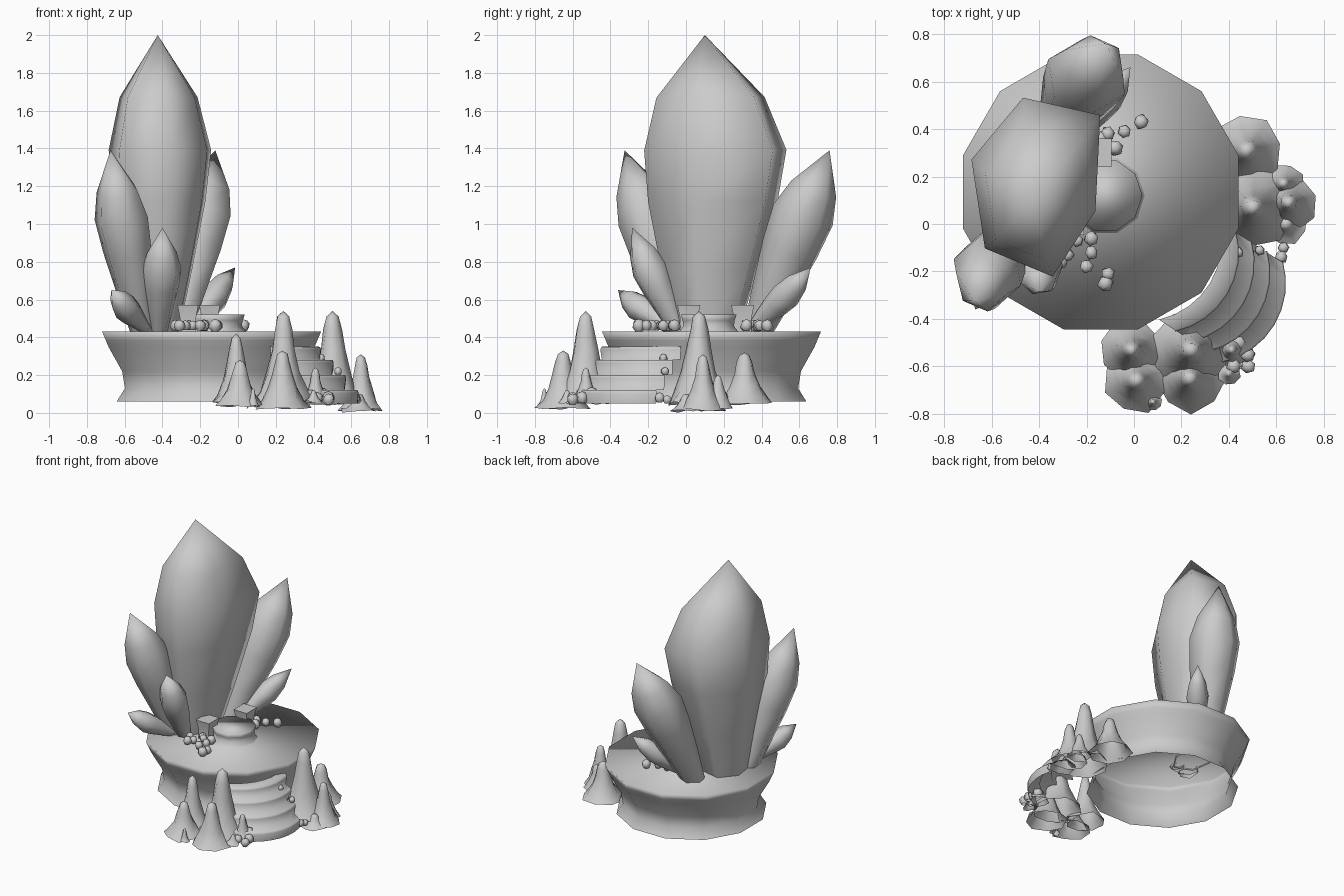
import bpy, math, random
from mathutils import Vector

if "Cube" in bpy.data.objects:
    bpy.data.objects.remove(bpy.data.objects["Cube"])

random.seed(4)

# The whole model is one plain stone grey
STONE = bpy.data.materials.new("stone_grey")
STONE.diffuse_color = (0.6, 0.6, 0.6, 1)
STONE.use_nodes = True
STONE.node_tree.nodes["Principled BSDF"].inputs["Base Color"].default_value = STONE.diffuse_color


def make(name, verts, faces, angle=50):
    me = bpy.data.meshes.new(name)
    me.from_pydata(verts, [], faces)
    me.materials.append(STONE)
    me.shade_smooth()
    me.set_sharp_from_angle(angle=math.radians(angle))
    ob = bpy.data.objects.new(name, me)
    bpy.context.collection.objects.link(ob)
    return ob


def loft(name, rings, angle=50, tip=None, lid=False):
    """Skin a stack of closed rings, ending in a tip point or a flat lid."""
    n = len(rings[0])
    verts = [v for r in rings for v in r]
    faces = [(k * n + i, k * n + (i + 1) % n, (k + 1) * n + (i + 1) % n, (k + 1) * n + i)
             for k in range(len(rings) - 1) for i in range(n)]
    last = (len(rings) - 1) * n
    if tip is not None:
        verts.append(tip)
        faces += [(last + i, last + (i + 1) % n, len(verts) - 1) for i in range(n)]
    if lid:
        faces.append(tuple(range(last, last + n)))
    return make(name, verts, faces, angle)


def circle(x, y, z, r, n, turn=0.0):
    return [Vector((x + r * math.cos(turn + math.tau * i / n),
                    y + r * math.sin(turn + math.tau * i / n), z)) for i in range(n)]


# Round hollow platform
loft("platform", [circle(-0.14, 0.135, z, r, 12, math.radians(15)) for z, r in
                  [(0.06, 0.52), (0.13, 0.475), (0.22, 0.49), (0.35, 0.565), (0.385, 0.58), (0.43, 0.60)]],
     180, lid=True)

# Round seat with two arm blocks
loft("seat", [circle(-0.12, 0.12, z, r, 10) for z, r in
              [(0.43, 0.165), (0.46, 0.14), (0.49, 0.145), (0.52, 0.155)]], 180, lid=True)
for x, y in ((-0.265, 0.015), (-0.15, 0.30)):
    loft("seat_arm", [[Vector((x + sx * w, y + sy * w * 1.1, z))
                       for sx, sy in ((-1, -1), (1, -1), (1, 1), (-1, 1))]
                      for z, w in ((0.43, 0.042), (0.5, 0.042), (0.57, 0.055))], lid=True)


# Crystals: six-sided, widest above the middle, pointed
def crystal(name, base, mid, tip, rx, ry, turn, shoulder=0.45, stretch=None):
    base, mid, tip = Vector(base), Vector(mid), Vector(tip)
    rot = Vector((0, 0, 1)).rotation_difference((tip - base).normalized())
    stretch = stretch or [random.uniform(0.95, 1.05) for _ in range(6)]
    rings = []
    for c, s in ((base, 0.44), (base.lerp(mid, 0.35), 0.68), (base.lerp(mid, 0.72), 0.91),
                 (mid, 1.0), (mid.lerp(tip, shoulder), 0.76)):
        ring = []
        for i in range(6):
            a = math.radians(turn + 60 * i)
            k = s * stretch[i]
            ring.append(c + rot @ Vector((rx * k * math.cos(a), ry * k * math.sin(a), 0)))
        rings.append(ring)
    loft(name, rings, 180, tip=tip)


crystal("main_crystal", (-0.43, 0.11, 0.42), (-0.405, 0.155, 1.39), (-0.425, 0.10, 2.0), 0.30, 0.385, 42,
        shoulder=0.46, stretch=(1.18, 1.0, 0.98, 1.0, 1.0, 0.85))
crystal("back_crystal", (-0.33, 0.37, 0.41), (-0.20, 0.62, 1.05), (-0.12, 0.76, 1.39), 0.18, 0.175, 35, 0.4)
crystal("left_crystal", (-0.50, -0.02, 0.41), (-0.615, -0.205, 1.03), (-0.675, -0.325, 1.39), 0.15, 0.16, 40, 0.4)
crystal("front_crystal", (-0.42, -0.03, 0.42), (-0.40, -0.19, 0.76), (-0.40, -0.285, 0.98), 0.105, 0.1, 10, 0.4)
crystal("low_left_crystal", (-0.49, -0.08, 0.45), (-0.60, -0.25, 0.56), (-0.67, -0.36, 0.65), 0.07, 0.075, 30)
crystal("low_back_crystal", (-0.25, 0.36, 0.45), (-0.12, 0.53, 0.62), (-0.015, 0.66, 0.77), 0.075, 0.08, 30)

# Curved stairs facing the front right corner: one continuous stepped skin
N = 9
profile = [(0, 0.05, 0.985)]
for k, top in enumerate((0.12, 0.20, 0.28, 0.35)):
    profile += [(k, top - 0.015, 1.0), (k, top, 0.98)]
    profile.append((k + 1, top + 0.002, 0.975))
verts = []
for k, z, s in profile:
    for i in range(N):
        a = math.radians(-31 + 47 * (2 * i / (N - 1) - 1))
        verts.append((0.30 - 0.066 * k + 0.34 * s * math.cos(a), -0.25 + 0.043 * k + 0.34 * s * math.sin(a), z))
faces = [(j * N + i, j * N + i + 1, j * N + N + i + 1, j * N + N + i)
         for j in range(len(profile) - 1) for i in range(N - 1)]
make("stairs", verts, faces, 180)


# Stalagmites with flared, uneven feet: x, y, height, foot radius, foot level
def stalagmite(x, y, h, r, foot):
    n, turn = 8, random.uniform(0, 1)
    rings = []
    for t, s in ((0, 1.08), (0.12, 0.84), (0.34, 0.58), (0.58, 0.41), (0.8, 0.30), (0.94, 0.2)):
        ring = circle(x, y, foot + t * (h - foot), r * s, n, turn)
        for v in ring:
            k = random.uniform(0.92, 1.08)
            v.x, v.y = x + (v.x - x) * k, y + (v.y - y) * k
            if t == 0:
                v.z += random.uniform(-0.012, 0.012)
        rings.append(ring)
    loft("stalagmite", rings, 180, tip=Vector((x, y, h)))


for args in [(0.24, -0.53, 0.54, 0.16, 0.05), (0.235, -0.65, 0.33, 0.135, 0.03),
             (-0.01, -0.53, 0.42, 0.12, 0.05), (0.01, -0.66, 0.28, 0.125, 0.04),
             (0.08, -0.75, 0.13, 0.035, 0.03), (0.41, -0.53, 0.24, 0.07, 0.06),
             (0.40, -0.63, 0.12, 0.045, 0.06), (0.50, 0.07, 0.54, 0.16, 0.05),
             (0.65, 0.09, 0.31, 0.11, 0.02), (0.475, 0.31, 0.32, 0.14, 0.05),
             (0.63, 0.17, 0.20, 0.08, 0.03), (0.64, 0.0, 0.10, 0.085, 0.013)]:
    stalagmite(*args)


# Pebbles: x, y, z, radius
def pebble(x, y, z, r):
    rings = []
    for t in (-0.85, -0.3, 0.35, 0.8):
        ring = circle(x, y, z + r * t, r * math.sqrt(1 - t * t), 6, random.uniform(0, 0.4))
        rings.append([Vector((x, y, v.z)) + (v - Vector((x, y, v.z))) * random.uniform(0.9, 1.12) for v in ring])
    loft("pebble", rings, 180, tip=Vector((x, y, z + r)))


for x, y in [(-0.33, -0.10), (-0.28, -0.13), (-0.24, -0.07), (-0.18, -0.06), (-0.18, -0.12), (-0.26, -0.05),
             (-0.20, -0.18), (-0.12, -0.25), (-0.11, -0.21), (-0.31, -0.16), (-0.12, 0.32), (-0.08, 0.32),
             (-0.11, 0.38), (-0.04, 0.39), (0.03, 0.43), (-0.14, 0.36)]:
    pebble(x, y, 0.462, random.uniform(0.026, 0.036))
for args in [(0.41, -0.13, 0.31, 0.025), (0.48, -0.12, 0.23, 0.028), (0.44, -0.12, 0.29, 0.022),
             (0.53, -0.11, 0.22, 0.022), (0.62, -0.14, 0.08, 0.028), (0.63, -0.10, 0.07, 0.024),
             (0.61, -0.17, 0.07, 0.02), (0.48, -0.55, 0.08, 0.034), (0.48, -0.60, 0.07, 0.032),
             (0.44, -0.50, 0.10, 0.036), (0.42, -0.60, 0.08, 0.03)]:
    pebble(*args)
